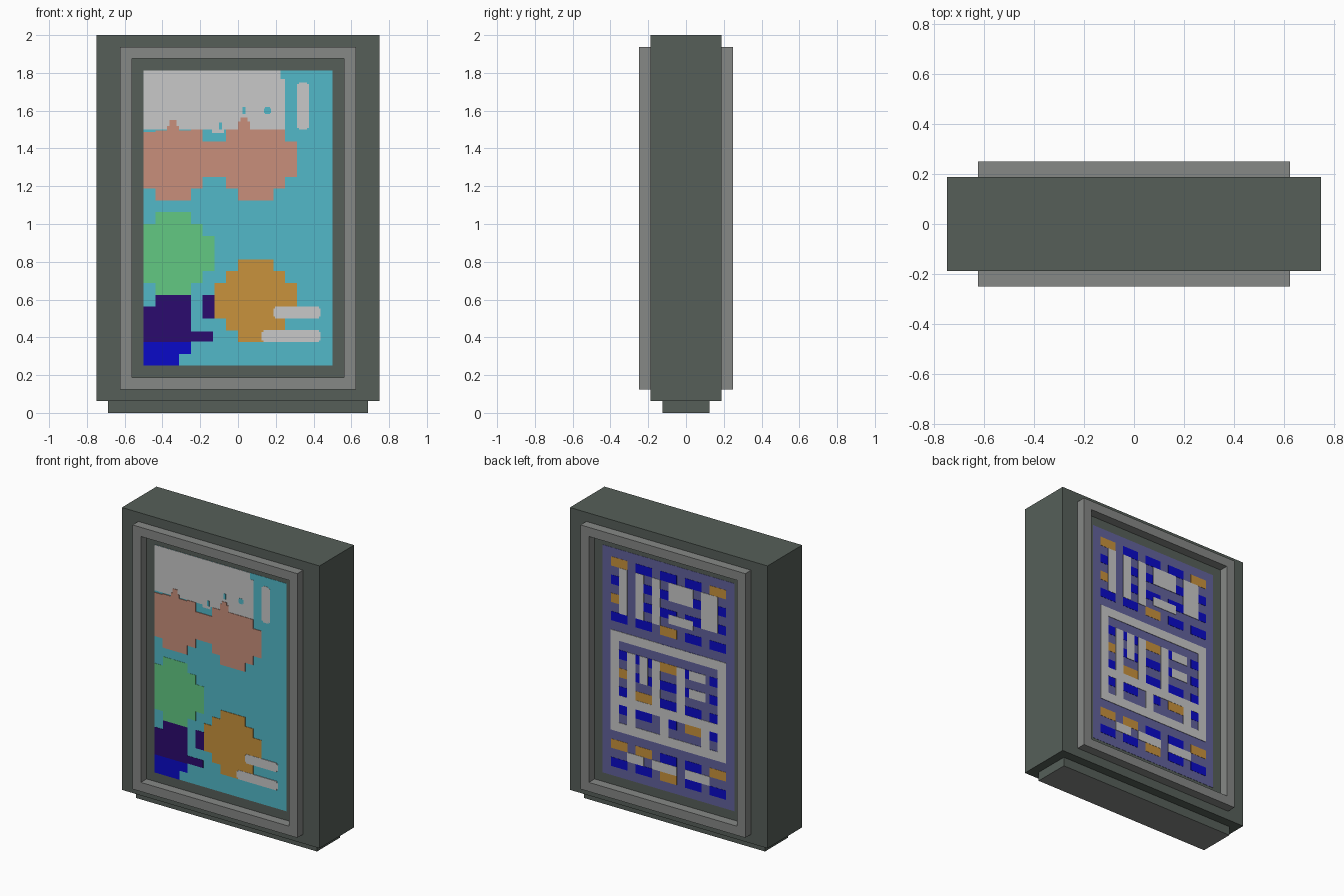
import bpy, bmesh
from mathutils import Matrix, Vector

if "Cube" in bpy.data.objects:
    bpy.data.objects.remove(bpy.data.objects["Cube"], do_unlink=True)

P = 1 / 16          # one pixel of the poster art
FACE = 3 * P        # half depth of the case


def material(name, hex_code):
    srgb = [int(hex_code[i:i + 2], 16) / 255 for i in (0, 2, 4)]
    lin = [c / 12.92 if c <= 0.04045 else ((c + 0.055) / 1.055) ** 2.4 for c in srgb]
    m = bpy.data.materials.new(name)
    m.use_nodes = True
    m.diffuse_color = (*lin, 1)
    m.node_tree.nodes["Principled BSDF"].inputs["Base Color"].default_value = (*lin, 1)
    return m


CASE = material("case green grey", "565f59")
TRIM = material("trim grey", "868886")
PALE = material("pale grey", "c8c8c8")
TEAL = material("teal", "52b8c8")
SALMON = material("salmon", "c88f7b")
GREEN = material("green", "62c882")
PURPLE = material("dark purple", "2b0b6e")
BLUE = material("blue", "0a0ac8")
ORANGE = material("orange", "c8923c")
INDIGO = material("indigo", "62629c")


def boxes(name, mats, bounds):
    """One object made of axis-aligned boxes given as (low corner, high corner)."""
    bm = bmesh.new()
    for lo, hi in bounds:
        lo, hi = Vector(lo), Vector(hi)
        size = hi - lo
        mat = Matrix.Translation((lo + hi) / 2) @ Matrix.Diagonal((*size, 1))
        bmesh.ops.create_cube(bm, size=1, matrix=mat)
    mesh = bpy.data.meshes.new(name)
    bm.to_mesh(mesh)
    bm.free()
    for m in mats:
        mesh.materials.append(m)
    ob = bpy.data.objects.new(name, mesh)
    bpy.context.collection.objects.link(ob)
    return ob


def plates(name, mat, side, layer, rects):
    """Thin poster pieces: rects (u0, u1, v0, v1) in pixels from lower left."""
    out = []
    for u0, u1, v0, v1 in rects:
        xs = sorted((-side * (-0.5 + u0 * P), -side * (-0.5 + u1 * P)))
        ys = sorted((side * (FACE - 0.004), side * (FACE + 0.0015 * layer)))
        out.append(((xs[0], ys[0], 0.25 + v0 * P), (xs[1], ys[1], 0.25 + v1 * P)))
    return boxes(name, [mat], out)


# Case and foot; the underside of the foot is trim grey
boxes("case", [CASE], [((-0.75, -FACE, P), (0.75, FACE, 2))])
foot = boxes("foot", [CASE, TRIM], [((-0.6875, -0.125, 0), (0.6875, 0.125, P))])
for poly in foot.data.polygons:
    poly.material_index = 1 if poly.normal.z < -0.5 else 0

# Raised frame on each side
for side, label in ((-1, "front"), (1, "back")):
    y0, y1 = sorted((side * FACE, side * 0.25))
    bars = []
    for s in (-1, 1):
        xa, xb = sorted((s * 0.5625, s * 0.625))
        bars.append(((xa, y0, 0.125), (xb, y1, 1.9375)))
    for z in (0.125, 1.875):
        bars.append(((-0.5625, y0, z), (0.5625, y1, z + P)))
    boxes(label + "_frame", [TRIM], bars)

# Front poster
F = -1
plates("front_poster", TEAL, F, 1, [(0, 16, 0, 25)])
plates("front_pale_sky", PALE, F, 2, [
    (0, 11.6, 20, 25), (11.6, 12, 20, 24.3), (5.8, 6.8, 19.7, 20),
    (13, 14, 20.15, 23.85), (13.15, 13.85, 20, 24)])
plates("front_teal_specks", TEAL, F, 3, [
    (10.2, 10.8, 21.4, 21.8), (10.3, 10.7, 21.3, 21.9),
    (8.4, 8.65, 21.3, 21.9), (6.4, 6.65, 20, 20.6)])
plates("front_salmon_cloud", SALMON, F, 4, [
    (0, 1, 15, 19.8), (1, 4, 14, 19.9), (4, 5, 15, 20), (5, 7, 16, 19),
    (7, 8, 15, 20), (8, 11, 14, 20), (11, 12, 15, 20), (12, 13, 16, 19),
    (2.2, 2.8, 19.9, 20.8), (2, 3, 19.9, 20.3), (8, 9, 20, 20.7), (8.2, 8.8, 20.7, 21)])
plates("front_green_ball", GREEN, F, 2, [
    (0, 1, 7, 12), (1, 4, 6, 13), (4, 5, 7, 12), (5, 6, 8, 11)])
plates("front_purple_shape", PURPLE, F, 2, [
    (0, 1, 2, 5), (1, 4, 2, 6), (4, 5.9, 2.05, 2.9), (5, 6, 4, 6)])
plates("front_blue_shape", BLUE, F, 2, [(0, 3, 0, 2), (3, 4, 1, 2)])
plates("front_orange_ball", ORANGE, F, 3, [
    (6, 7, 4, 7), (7, 8, 3, 8), (8, 11, 2, 9), (11, 12, 3, 8), (12, 13, 5, 7)])
plates("front_pale_bars", PALE, F, 4, [
    (11, 15, 4.15, 4.85), (11.15, 14.85, 4, 5),
    (10, 15, 2.15, 2.85), (10.15, 14.85, 2, 3)])


# Back poster: rows of dashes, a few of them orange
def from_top(c0, c1, r0, r1):
    return (c0, c1, 25 - r1, 25 - r0)


accents = {(1, 0), (1, 4), (5, 0), (7, 2), (11, 2), (13, 0), (15, 1),
           (17, 3), (21, 0), (21, 1), (21, 4), (23, 2)}
dashes = {True: [], False: []}
for row in range(1, 25, 2):
    for i in range(5):
        dashes[(row, i) in accents].append(from_top(1 + 3 * i, 3 + 3 * i, row, row + 1))

plates("back_poster", INDIGO, 1, 1, [(0, 16, 0, 25)])
plates("back_blue_dashes", BLUE, 1, 2, dashes[False])
plates("back_orange_dashes", ORANGE, 1, 2, dashes[True])

# Pale abstract blocks, ruled box and short strips
plates("back_pale_blocks", PALE, 1, 3, [from_top(*r) for r in (
    (2, 3, 2, 7), (4, 5, 2, 7), (6, 7, 2, 7), (8, 11, 2, 4), (8, 11, 5.5, 6.5),
    (12, 14, 2, 6),
    (3, 4, 11, 16), (4.5, 5.5, 11, 14), (6, 7, 11, 16),
    (9, 10, 11, 16), (10.5, 12.5, 11, 12), (10.5, 12.5, 13, 14))])
plates("back_pale_box", PALE, 1, 3, [from_top(*r) for r in (
    (1, 15, 9, 10), (1, 15, 19, 20), (1, 2, 10, 19), (14, 15, 10, 19),
    (2, 14, 16, 17), (3, 4, 17, 19), (7, 8, 17, 19), (12, 13, 17, 19))])
plates("back_pale_strips", PALE, 1, 3, [from_top(*r) for r in (
    (3, 5, 22, 23), (6, 9, 22, 23), (10, 13, 22, 23))])
